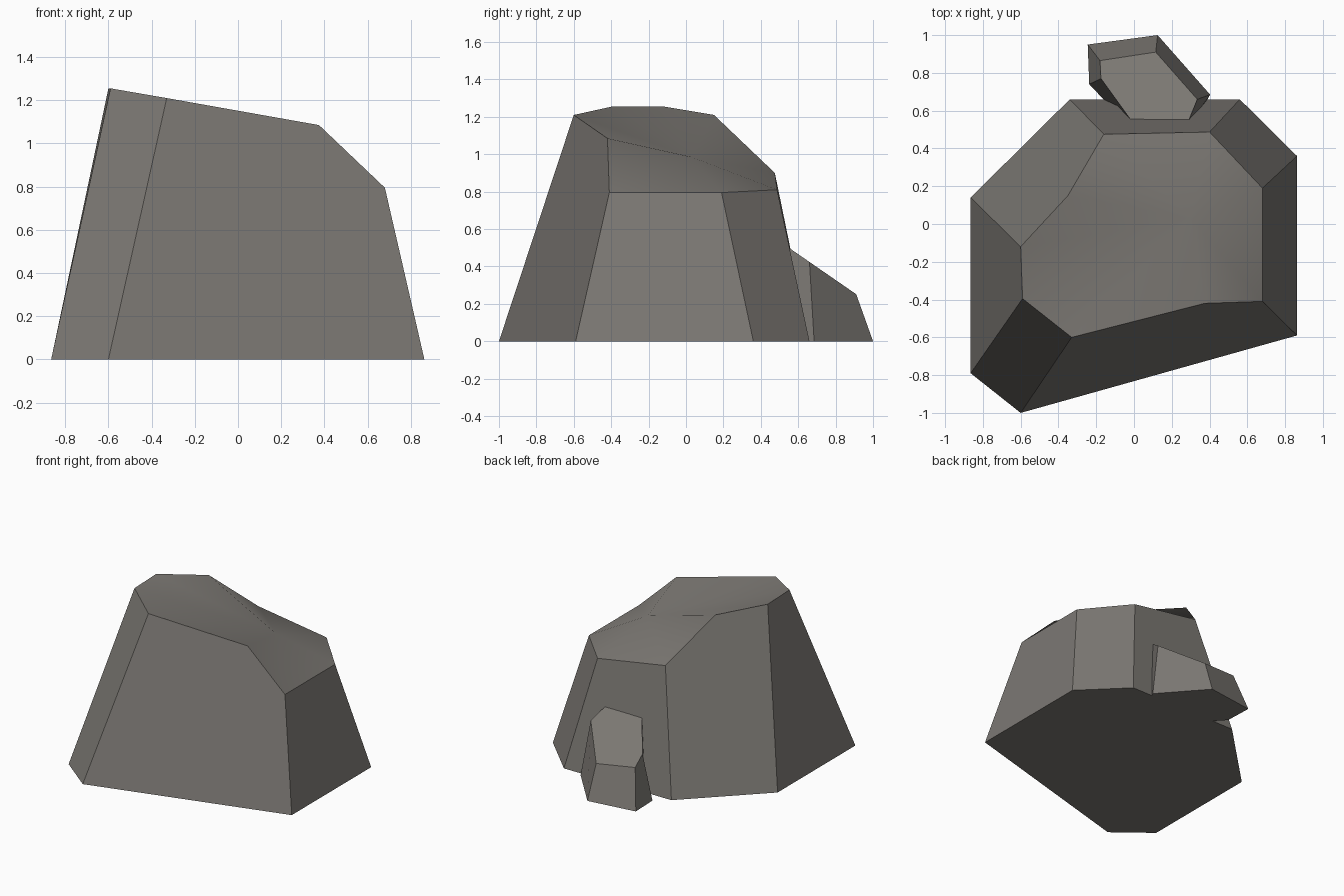
import bpy
import bmesh

if "Cube" in bpy.data.objects:
    bpy.data.objects.remove(bpy.data.objects["Cube"])

stone = bpy.data.materials.new("grey_stone")
stone.diffuse_color = (0.20, 0.188, 0.172, 1)
stone.use_nodes = True
stone.node_tree.nodes["Principled BSDF"].inputs["Base Color"].default_value = stone.diffuse_color


def build_rock(name, base, top, walls, crown=None):
    """Tapered rock: base outline on the ground, top outline of 3D points.
    walls lists, per base corner, the index of the top corner above it."""
    bm = bmesh.new()
    b = [bm.verts.new((x, y, 0)) for x, y in base]
    t = [bm.verts.new(p) for p in top]
    bm.faces.new(b)
    n, m = len(b), len(t)
    for i in range(n):
        j = (i + 1) % n
        k, end = walls[i], walls[j]
        rim = [t[k]]
        while k != end:
            k = (k + 1) % m
            rim.append(t[k])
        bm.faces.new([b[i]] + rim + [b[j]])
    if crown:
        # softly shaded, slightly faceted cap around one inner point
        c = bm.verts.new(crown)
        for i in range(m):
            bm.faces.new((t[i], t[(i + 1) % m], c)).smooth = True
    else:
        bm.faces.new(t)
    bmesh.ops.recalc_face_normals(bm, faces=bm.faces)
    mesh = bpy.data.meshes.new(name)
    bm.to_mesh(mesh)
    bm.free()
    mesh.materials.append(stone)
    obj = bpy.data.objects.new(name, mesh)
    bpy.context.collection.objects.link(obj)
    return obj


# Large boulder with a sloping cap
build_rock(
    "large_boulder",
    base=[(-.865, .14), (-.34, .66), (.56, .66), (.863, .36),
          (.863, -.59), (-.60, -1.0), (-.865, -.79)],
    top=[(-.60, -.12, 1.255), (-.35, .15, 1.21), (-.16, .475, .90),
         (.40, .487, .81), (.68, .19, .795), (.68, -.41, .795),
         (.375, -.42, 1.085), (-.33, -.60, 1.21), (-.59, -.395, 1.255)],
    walls=[0, 2, 3, 4, 5, 7, 8],
    crown=(.30, .03, .985))

# Small stone leaning against the back; its inner end is buried in the boulder
small_top = [(-.18, .865), (.115, .91), (.335, .66),
             (.27, .50), (.02, .50), (-.175, .77)]
build_rock(
    "small_stone",
    base=[(-.245, .95), (.125, 1.0), (.403, .685),
          (.30, .50), (-.01, .50), (-.237, .74)],
    top=[(x, y, .5 - .69 * (y - .55)) for x, y in small_top],
    walls=[0, 1, 2, 3, 4, 5])
